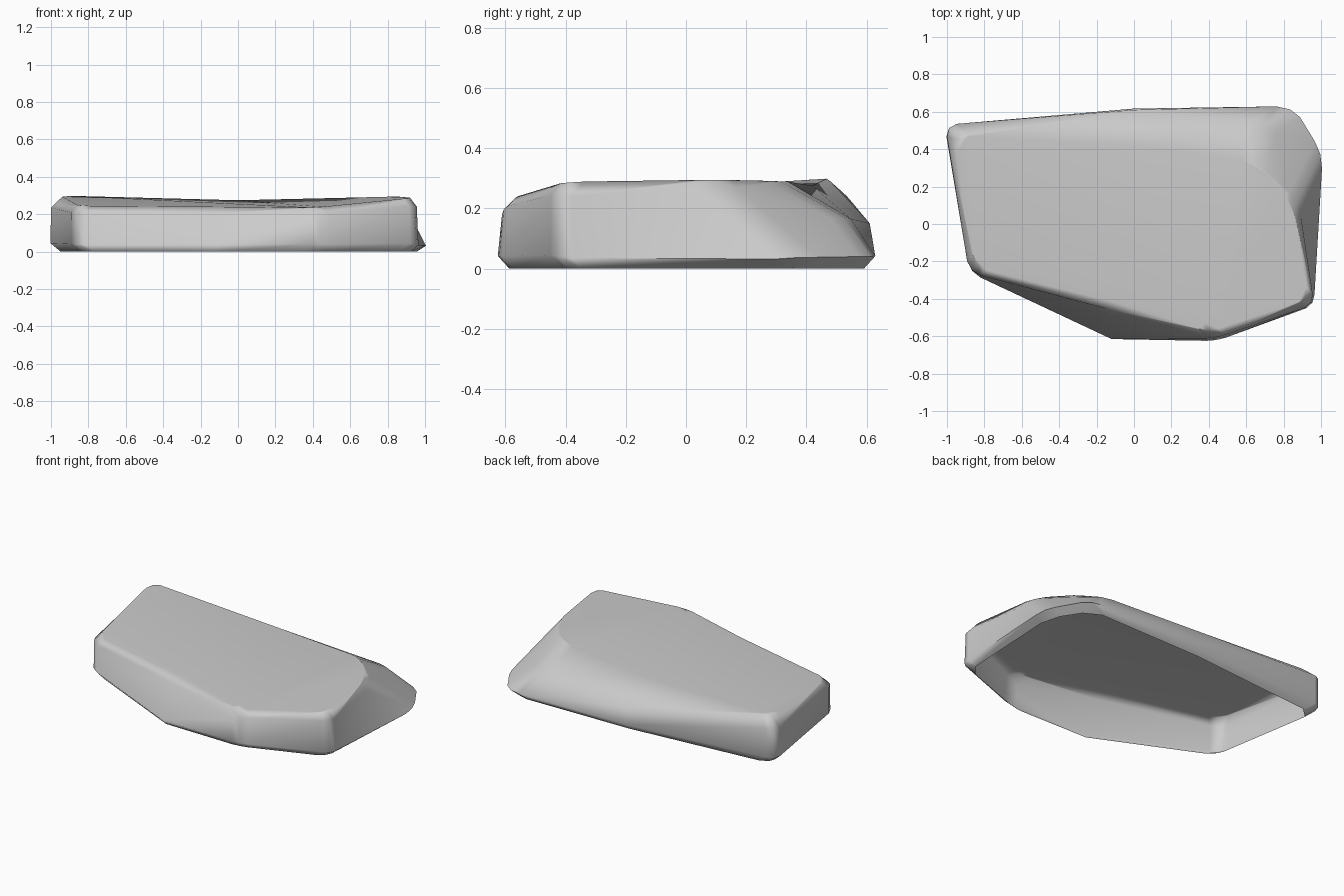
import bpy
import bmesh

cube = bpy.data.objects.get("Cube")
if cube:
    bpy.data.objects.remove(cube, do_unlink=True)

stone = bpy.data.materials.new("stone_grey")
stone.use_nodes = True
grey = (0.6, 0.6, 0.6, 1)
stone.diffuse_color = grey
stone.node_tree.nodes["Principled BSDF"].inputs["Base Color"].default_value = grey

# Each corner of the slab: foot, shoulder, top rim, and how far it is rounded
FOOT_Z = 0.04
corners = [
    ((-1.01, .53), (-1.01, .53, .25), (-.95, .47, .30), .06),    # back right
    ((-.88, -.26), (-.88, -.26, .21), (-.85, -.23, .245), .06),  # front right
    ((-.12, -.615), (-.12, -.46, .205), (-.1, -.42, .24), 0),    # front middle
    ((.44, -.625), (.44, -.61, .2), (.40, -.575, .235), .05),    # front
    ((.97, -.43), (.96, -.43, .25), (.93, -.40, .288), .05),     # front left
    ((1.01, .38), (.88, .12, .265), (.85, .1, .295), .07),       # left
    ((.85, .63), (.7, .53, .18), (.65, .33, .29), .07),          # back left
    ((0, .617), (0, .61, .15), (0, .42, .275), 0),               # back middle
]
n = len(corners)

bm = bmesh.new()
columns = []
for (x, y), shoulder, rim, rounding in corners:
    points = [(x * .95, y * .94, 0), (x, y, FOOT_Z), shoulder, rim]
    columns.append([bm.verts.new(p) for p in points])

# Walls, triangulated so that the facets turn at the right diagonals
for i in range(n):
    a, b = columns[i], columns[(i + 1) % n]
    for k in range(3):
        bm.faces.new((a[k], b[k], b[k + 1]))
        bm.faces.new((a[k], b[k + 1], a[k + 1]))

# Top in two planes that meet along a faint crease; the underside is open
top = [c[3] for c in columns]
bm.faces.new([top[7]] + top[:4])
bm.faces.new(top[3:])

# Round the upright corners
for size in (.05, .06, .07):
    edges = [bm.edges.get((col[k], col[k + 1]))
             for col, c in zip(columns, corners) if c[3] == size
             for k in range(3)]
    bmesh.ops.bevel(bm, geom=edges, offset=size, segments=2, profile=.5,
                    affect='EDGES', clamp_overlap=True)
bmesh.ops.recalc_face_normals(bm, faces=bm.faces)
if max(bm.faces, key=lambda f: f.calc_area()).normal.z < 0:
    bmesh.ops.reverse_faces(bm, faces=bm.faces)

mesh = bpy.data.meshes.new("stone_slab")
bm.to_mesh(mesh)
bm.free()
mesh.materials.append(stone)
slab = bpy.data.objects.new("stone_slab", mesh)
bpy.context.collection.objects.link(slab)

# Soft shading that keeps the broad facets flat
bpy.context.view_layer.objects.active = slab
slab.select_set(True)
bpy.ops.object.shade_smooth_by_angle(angle=1.0)
weighted = slab.modifiers.new("weighted_normals", 'WEIGHTED_NORMAL')
weighted.keep_sharp = True
